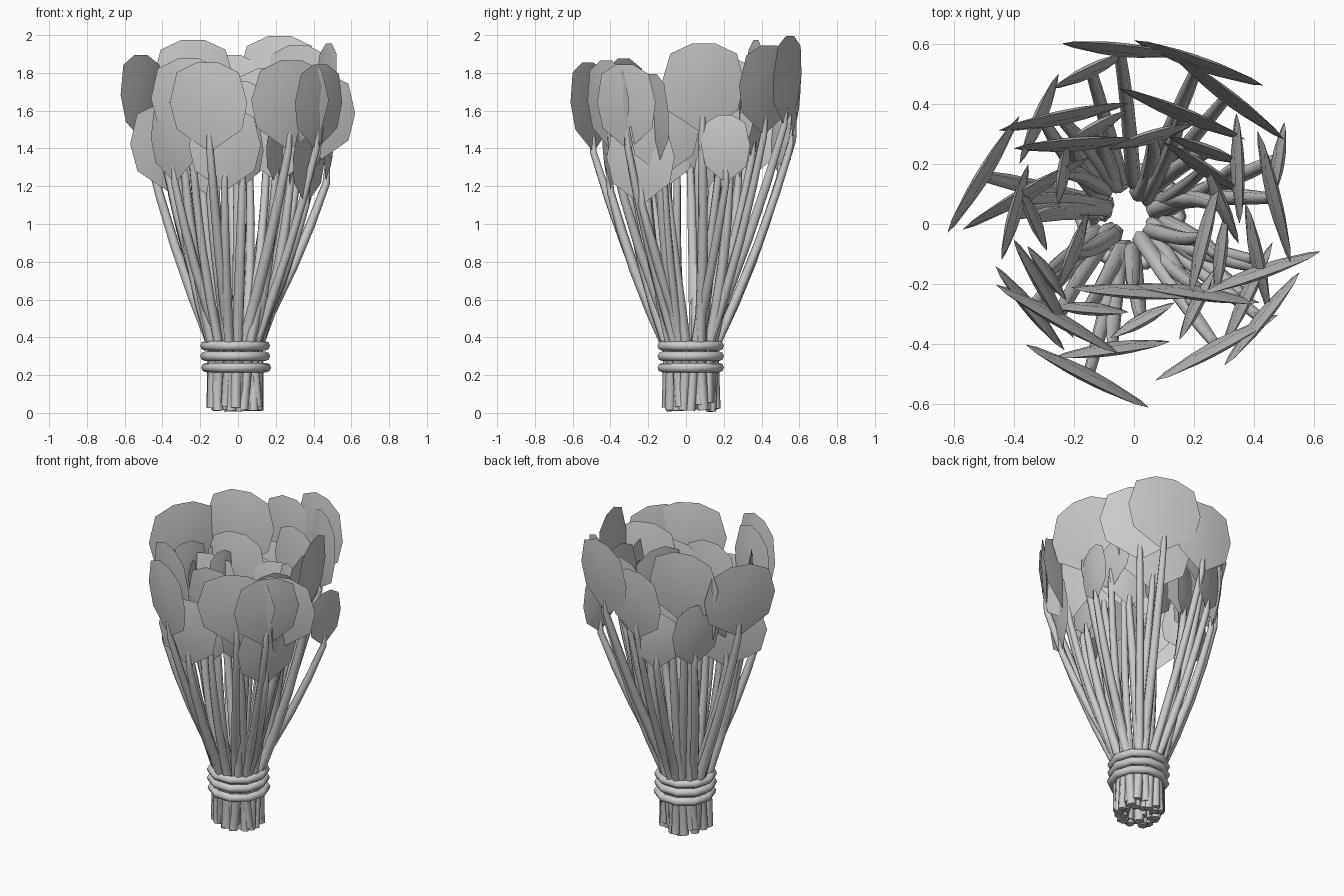
import bpy, bmesh, math, random
from mathutils import Vector

if "Cube" in bpy.data.objects:
    bpy.data.objects.remove(bpy.data.objects["Cube"])

random.seed(4)
CX, CY = -0.015, 0.025   # centre of the tied bundle
C = Vector((CX, CY, 0))

# leaf: plan-view end points of the blade and height of its tip
LEAVES = [
    (-.24, .60, .15, .56, 1.90), (0, .61, .43, .46, 2.0), (.12, .57, .50, .28, 1.95),
    (.41, .31, .52, -.13, 1.96), (.50, .34, .46, .08, 1.58), (.62, -.09, .22, -.23, 1.80),
    (.55, -.16, .30, -.47, 1.85), (.48, -.30, .07, -.52, 1.87), (.05, -.61, -.36, -.40, 1.86),
    (.12, -.39, -.26, -.44, 1.62), (-.23, -.42, -.46, -.14, 1.65), (-.05, -.43, -.46, -.20, 1.88),
    (-.62, -.03, -.38, .36, 1.90), (-.57, -.02, -.15, .22, 1.64), (-.45, .31, -.02, .40, 1.98),
    (-.40, .25, 0, .28, 1.75), (-.44, -.12, -.35, .20, 1.72), (-.38, .20, -.25, .50, 1.66),
    (-.27, .45, -.02, .57, 1.62), (-.05, .45, .37, .28, 1.83), (.10, .27, .36, .10, 1.68),
    (.34, .37, .35, 0, 1.80), (.28, .15, .18, -.25, 1.72), (-.21, -.21, .20, -.24, 1.76),
    (0, -.20, .42, -.26, 1.70), (-.15, .04, -.25, -.22, 1.58), (.37, .07, .45, -.30, 1.70),
    (-.40, -.05, -.20, -.38, 1.78), (.46, -.06, .29, -.42, 1.56),
]
# half outline of a blade: (half width, height), as fractions
HALF = [(.42, .25), (.50, .55), (.40, .88), (.14, .99)]
OUTLINE = [(0, 0)] + HALF + [(-u, v) for u, v in reversed(HALF)]


def direction(ang):
    return Vector((math.cos(ang), math.sin(ang), 0))


def finish(obj, angle=40):
    bpy.ops.object.select_all(action='DESELECT')
    obj.select_set(True)
    bpy.context.view_layer.objects.active = obj
    bpy.ops.object.shade_smooth_by_angle(angle=math.radians(angle))


def add_leaf(bm, x1, y1, x2, y2, top):
    """Lens-shaped blade standing almost upright; returns base and rise."""
    a, b = Vector((x1, y1, 0)), Vector((x2, y2, 0))
    mid, w = (a + b) / 2, (b - a).length
    h = min(.48, .18 + .70 * w)
    side = (b - a).normalized()
    n = Vector((side.y, -side.x, 0))
    if n.dot(mid) < 0:
        n = -n
    up = Vector((0, 0, 1)) + n * .07
    base = mid + Vector((0, 0, top - h)) - n * .07 * h / 2

    def place(u, v, d):
        return bm.verts.new(base + side * u * w + up * v * h + n * d)
    rim = [place(u, v, 0) for u, v in OUTLINE]
    k = len(rim)
    for s in (1, -1):
        inner = [place(u * .4, .5 + (v - .5) * .5, s * .016) for u, v in OUTLINE]
        for i in range(k):
            j = (i + 1) % k
            bm.faces.new((rim[i], rim[j], inner[j], inner[i]))
        bm.faces.new(inner)
    return base, up * h


def add_stem(curve, base, rise, r, ang, thick):
    """Stem from the foot through the tie, flaring out to the leaf and fading into it."""
    d = direction(ang)
    foot = C + direction(ang + random.uniform(-.25, .25)) * r * random.uniform(.85, 1.08)
    foot.z = .005 + random.random() * .05
    neck = C + d * r + Vector((0, 0, .34))
    pts = [(foot, thick), (neck, thick)]
    for t in (.25, .5, .75):
        bow = d * (.025 * math.sin(math.pi * t))
        pts.append((neck.lerp(base, t) + bow, thick * (1.05 - .25 * t)))
    pts += [(base, .020), (base + rise * .2, .016), (base + rise * .4, .004)]
    sp = curve.splines.new('POLY')
    sp.points.add(len(pts) - 1)
    for p, (co, rad) in zip(sp.points, pts):
        p.co = (*co, 1)
        p.radius = rad


bm = bmesh.new()
curve = bpy.data.curves.new("stems", 'CURVE')
curve.dimensions = '3D'
curve.bevel_depth = 1
curve.bevel_resolution = 1
curve.use_fill_caps = True

# main leaves, with a stem for each
for i, leaf in enumerate(LEAVES):
    base, rise = add_leaf(bm, *leaf)
    ang = math.atan2(base.y - CY, base.x - CX) + random.uniform(-.3, .3)
    add_stem(curve, base, rise, (.125, .085, .115)[i % 3], ang, random.uniform(.025, .031))

# smaller leaves low in the bunch, turned in a swirl
COUNT = 11
for i in range(COUNT):
    ang = (i + .4) * 2 * math.pi / COUNT
    mid = direction(ang) * random.uniform(.29, .37)
    half = direction(ang + math.pi / 2 + random.uniform(.1, .5)) * random.uniform(.11, .15)
    a, b = mid - half, mid + half
    base, rise = add_leaf(bm, a.x, a.y, b.x, b.y, random.uniform(1.5, 1.68))
    add_stem(curve, base, rise, .12, ang + random.uniform(-.3, .3), .029)

bmesh.ops.recalc_face_normals(bm, faces=bm.faces)
mesh = bpy.data.meshes.new("leaves")
bm.to_mesh(mesh)
bm.free()
leaves = bpy.data.objects.new("leaves", mesh)
bpy.context.collection.objects.link(leaves)
finish(leaves)

stems = bpy.data.objects.new("stems", curve)
bpy.context.collection.objects.link(stems)
bpy.ops.object.select_all(action='DESELECT')
stems.select_set(True)
bpy.context.view_layer.objects.active = stems
bpy.ops.object.convert(target='MESH')
finish(bpy.context.view_layer.objects.active, 65)

# three tie bands
for i, (z, dx) in enumerate([(.24, .005), (.30, 0), (.355, 0)]):
    bpy.ops.mesh.primitive_torus_add(major_radius=.160, minor_radius=.025, major_segments=10,
                                     minor_segments=8, location=(CX + dx, CY, z))
    band = bpy.context.object
    band.name = f"tie_band_{i + 1}"
    finish(band, 50)
